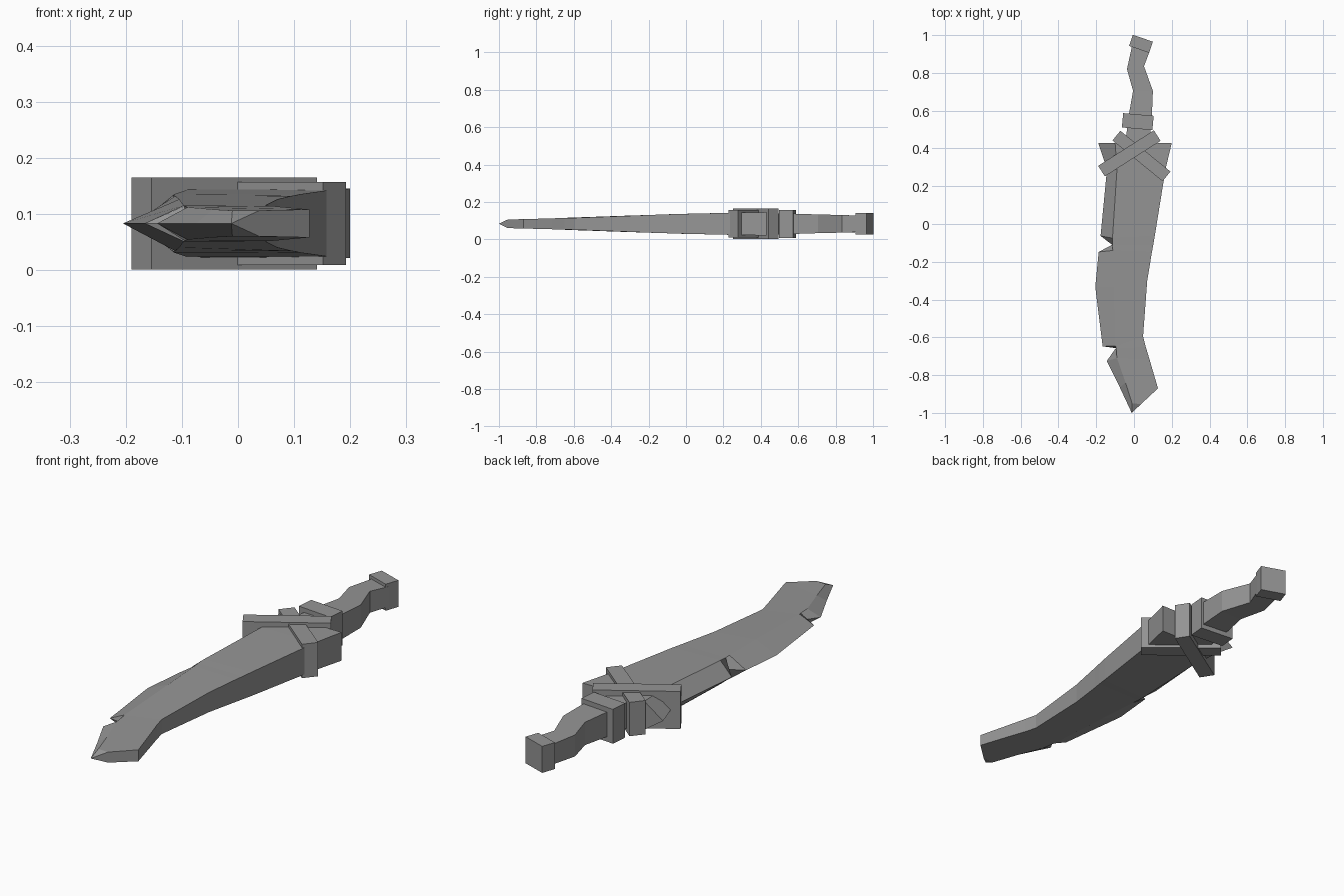
import bpy, bmesh
from math import atan2, hypot, radians
from mathutils import Matrix, Vector

cube = bpy.data.objects.get("Cube")
if cube:
    bpy.data.objects.remove(cube)

MID = 0.083  # height of the sword's flat centre plane

grey = bpy.data.materials.new("stone_grey")
grey.use_nodes = True
colour = (0.3, 0.3, 0.3, 1)
grey.diffuse_color = colour
grey.node_tree.nodes["Principled BSDF"].inputs["Base Color"].default_value = colour


def finish(name, bm):
    bmesh.ops.recalc_face_normals(bm, faces=bm.faces)
    mesh = bpy.data.meshes.new(name)
    bm.to_mesh(mesh)
    bm.free()
    mesh.materials.append(grey)
    ob = bpy.data.objects.new(name, mesh)
    bpy.context.collection.objects.link(ob)
    return ob


def loft(name, rings, fan_end=False):
    """Skin closed rings of equal length and cap both ends."""
    bm = bmesh.new()
    loops = [[bm.verts.new(p) for p in ring] for ring in rings]
    n = len(loops[0])
    for a, b in zip(loops, loops[1:]):
        for i in range(n):
            j = (i + 1) % n
            bm.faces.new((a[i], a[j], b[j], b[i]))
    bm.faces.new(loops[0])
    last = loops[-1]
    if fan_end:
        for i in range(1, n - 1):
            bm.faces.new((last[0], last[i], last[i + 1]))
    else:
        bm.faces.new(last)
    return finish(name, bm)


def block(name, centre, size, angle):
    bm = bmesh.new()
    bmesh.ops.create_cube(bm, size=1)
    bm.transform(Matrix.Translation((*centre, MID)) @ Matrix.Rotation(angle, 4, 'Z')
                 @ Matrix.Diagonal((*size, 1)))
    return finish(name, bm)


def strap(name, start, end, width, height):
    a, b = Vector(start), Vector(end)
    d = b - a
    return block(name, (a + b) / 2, (hypot(*d), width, height), atan2(d.y, d.x))


# Blade: cutting edge, bevel ridge, spine (x, y each) and half thickness
stations = [
    ((-.19, .43), (-.10, .43), (.20, .43), .062),
    ((-.143, .29), (-.09, .29), (.167, .29), .060),
    ((-.177, -.063), (-.114, -.075), (.11, -.063), .052),
    ((-.116, -.11), (-.115, -.11), (.102, -.11), .050),
    ((-.187, -.148), (-.112, -.14), (.095, -.148), .049),
    ((-.205, -.333), (-.105, -.333), (.07, -.3), .043),
    ((-.166, -.648), (-.097, -.645), (.048, -.595), .032),
    ((-.096, -.657), (-.095, -.657), (.062, -.65), .031),
    ((-.144, -.725), (-.09, -.71), (.083, -.72), .029),
    ((-.075, -.865), (-.045, -.84), (.127, -.87), .025),
    ((-.012, -1.0), (-.01, -.95), (.038, -.953), .023),
]
loft("blade", [[(*e, MID), (*r, MID + h), (*s, MID + h), (*s, MID - h), (*r, MID - h)]
               for e, r, s, h in stations], fan_end=True)

# Crooked grip: left point, right point and half thickness
grip = [
    ((-.05, .40), (.08, .42), .058),
    ((-.027, .58), (.095, .58), .054),
    ((-.005, .705), (.10, .705), .050),
    ((-.037, .82), (.053, .835), .047),
    ((-.01, .945), (.085, .92), .044),
]
loft("grip", [[(*a, MID + h), (*b, MID + h), (*b, MID - h), (*a, MID - h)]
              for a, b, h in grip])

# Collar and pommel
block("grip_collar", (.02, .542), (.162, .076, .15), radians(-5))
block("pommel", (.037, .954), (.112, .062, .116), radians(-19))

# Crossed guard straps
strap("guard_strap_under", (-.093, .468), (.172, .252), .066, .148)
strap("guard_strap_over", (.123, .468), (-.172, .280), .066, .164)
